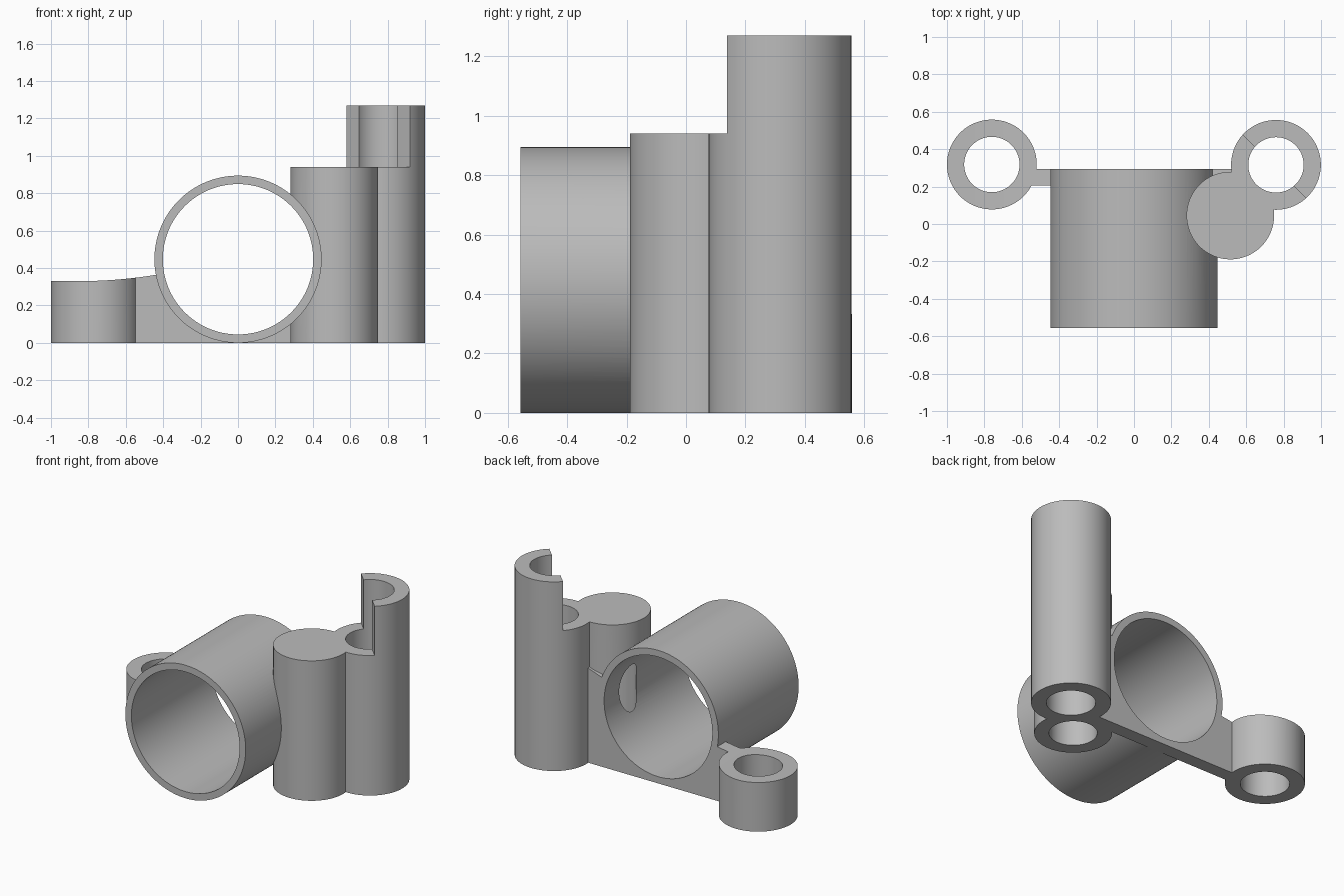
import bpy
import bmesh
from math import pi, sqrt
from mathutils import Matrix

cube = bpy.data.objects.get("Cube")
if cube:
    bpy.data.objects.remove(cube, do_unlink=True)

grey = bpy.data.materials.new("plain grey")
grey.use_nodes = True
grey.diffuse_color = (0.5, 0.5, 0.5, 1)
grey.node_tree.nodes["Principled BSDF"].inputs["Base Color"].default_value = (0.5, 0.5, 0.5, 1)


def finish(name, bm):
    bmesh.ops.recalc_face_normals(bm, faces=bm.faces)
    mesh = bpy.data.meshes.new(name)
    bm.to_mesh(mesh)
    bm.free()
    mesh.materials.append(grey)
    obj = bpy.data.objects.new(name, mesh)
    bpy.context.collection.objects.link(obj)
    return obj


def rod(name, centre, radius, low, high, axis="z", sides=96):
    """Solid cylinder along z, or along y with centre given as (x, z)."""
    bm = bmesh.new()
    a, b = centre
    mid = (low + high) / 2
    if axis == "z":
        place = Matrix.Translation((a, b, mid))
    else:
        place = Matrix.Translation((a, mid, b)) @ Matrix.Rotation(pi / 2, 4, "X")
    bmesh.ops.create_cone(bm, cap_ends=True, segments=sides, radius1=radius,
                          radius2=radius, depth=high - low, matrix=place)
    return finish(name, bm)


def slab(name, outline, front, back):
    """Outline in x and z, extruded along y."""
    bm = bmesh.new()
    face = bm.faces.new([bm.verts.new((x, front, z)) for x, z in outline])
    made = bmesh.ops.extrude_face_region(bm, geom=[face])["geom"]
    bmesh.ops.translate(bm, vec=(0, back - front, 0),
                        verts=[v for v in made if isinstance(v, bmesh.types.BMVert)])
    return finish(name, bm)


def combine(body, tool, operation):
    mod = body.modifiers.new("boolean", "BOOLEAN")
    mod.object, mod.operation, mod.solver = tool, operation, "EXACT"
    bpy.context.view_layer.objects.active = body
    bpy.ops.object.modifier_apply(modifier=mod.name)
    bpy.data.objects.remove(tool, do_unlink=True)


RING = (0, 0.447)
TALL = (0.759, 0.316)
SHORT = (-0.76, 0.318)
BARREL = (0.515, 0.045)
POST_R, BORE_R = 0.24, 0.148

# Tall post, with the upper part cut back to a half shell
body = rod("bracket_body", TALL, POST_R, 0, 1.27)
bm = bmesh.new()
shift = (0.013 + 0.3) / sqrt(2)
place = (Matrix.Translation((TALL[0] - shift, TALL[1] - shift, 1.24))
         @ Matrix.Rotation(pi / 4, 4, "Z"))
bmesh.ops.create_cube(bm, size=0.6, matrix=place)
combine(body, finish("half_shell_cutter", bm), "DIFFERENCE")

# Closed barrel beside the tall post
combine(body, rod("barrel", BARREL, 0.234, 0, 0.94), "UNION")

# Short post and web plate, trimmed by one gently rising top curve
arm = rod("short_post", SHORT, POST_R, 0, 0.5)
web = slab("web_plate", [(-0.7, 0), (0.7, 0), (0.7, 0.69), (0.56, 0.65),
                         (0.42, 0.6), (0, 0.6), (-0.3, 0.5), (-0.7, 0.5)], 0.205, 0.295)
combine(arm, web, "UNION")
curve = [(-1.1, 0.33)]
for i in range(13):
    x = -0.85 + i * 0.04
    curve.append((x, 0.33 + 0.2 * (x + 0.85) ** 2))
trim = slab("top_trimmer", curve + [(-0.37, 0.8), (-1.1, 0.8)], -0.2, 0.8)
combine(arm, trim, "DIFFERENCE")
combine(body, arm, "UNION")

# Large ring, then every bore
combine(body, rod("ring", RING, 0.447, -0.557, 0.295, "y", 128), "UNION")
combine(body, rod("ring_bore", RING, 0.402, -0.8, 0.8, "y", 128), "DIFFERENCE")
combine(body, rod("tall_bore", TALL, BORE_R, -0.2, 1.5), "DIFFERENCE")
combine(body, rod("short_bore", SHORT, BORE_R, -0.2, 0.8), "DIFFERENCE")
combine(body, rod("barrel_bore", BARREL, 0.145, -0.2, 0.89), "DIFFERENCE")

# Smooth curved walls, crisp rims
for obj in bpy.context.selected_objects:
    obj.select_set(False)
body.select_set(True)
bpy.context.view_layer.objects.active = body
bpy.ops.object.shade_smooth_by_angle(angle=pi / 6)
